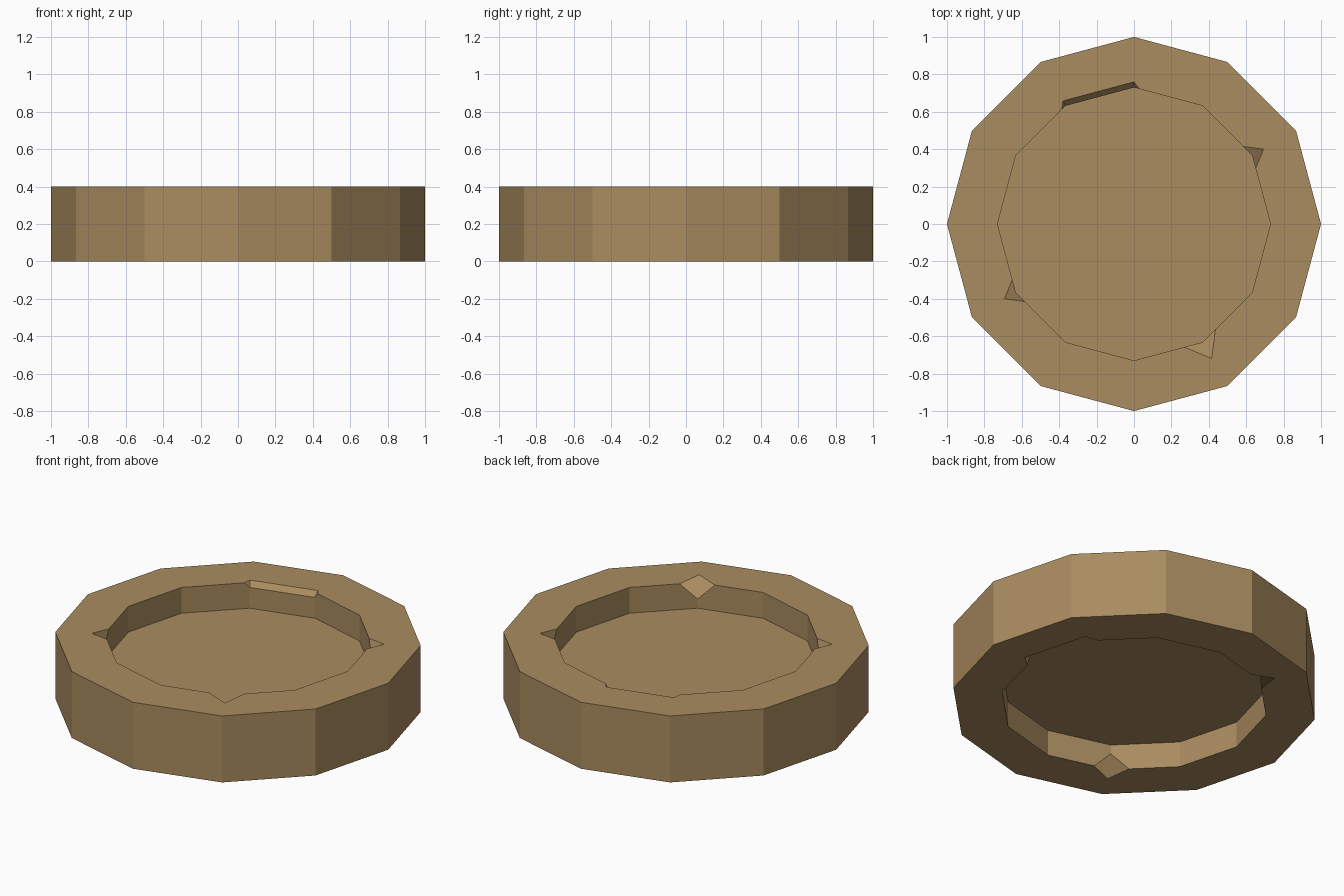
import bpy, bmesh, math
from mathutils import Vector

if "Cube" in bpy.data.objects:
    bpy.data.objects.remove(bpy.data.objects["Cube"])

SIDES, R_OUT, R_IN = 12, 1.0, 0.73
HEIGHT, DEPTH = 0.4, 0.155

# chipped rim corners {corner number: chip size}, and the one chipped rim edge per side
TOP_CHIPS = {1: 0.07, 3: 0.03, 4: 0.03, 7: 0.07, 10: 0.10}
TOP_EDGE = 3                       # chipped edge between corners 3 and 4
LOW_CHIPS = {0: 0.05, 1: 0.05, 4: 0.085, 8: 0.10}
LOW_EDGE = 0                       # chipped edge between corners 0 and 1


def ring_point(i, r, z):
    a = math.tau * i / SIDES
    return Vector((r * math.cos(a), r * math.sin(a), z))


bm = bmesh.new()


def face(*verts):
    """Add a face, skipping repeated corners."""
    unique = list(dict.fromkeys(verts))
    if len(unique) > 2:
        bm.faces.new(unique)


def build_side(z, inward, chips, edge):
    """One flat rim with its recess; returns the outer loop of vertices."""
    outer = [bm.verts.new(ring_point(i, R_OUT, z)) for i in range(SIDES)]
    floor = [bm.verts.new(ring_point(i, R_IN, z + inward * DEPTH)) for i in range(SIDES)]
    pre, tip, post, low = [], [], [], []
    for i in range(SIDES):
        c = ring_point(i, R_IN, z)
        size = chips.get(i)
        if size is None:
            v = bm.verts.new(c)
            for group in (pre, tip, post, low):
                group.append(v)
            continue
        to_prev = (ring_point(i - 1, R_IN, z) - c).normalized()
        to_next = (ring_point(i + 1, R_IN, z) - c).normalized()
        low.append(bm.verts.new(c + Vector((0, 0, inward * size))))
        tip.append(bm.verts.new(ring_point(i, R_IN + size, z)))
        pre.append(low[i] if i == edge + 1 else bm.verts.new(c + to_prev * size))
        post.append(low[i] if i == edge else bm.verts.new(c + to_next * size))
    for i in range(SIDES):
        j = (i + 1) % SIDES
        # rim, recess wall and chipped corner
        if i == edge:
            face(outer[i], outer[j], tip[j], tip[i])
            face(tip[i], tip[j], low[j], low[i])
        else:
            face(outer[i], outer[j], tip[j], pre[j], post[i], tip[i])
        face(post[i], pre[j], low[j], floor[j], floor[i], low[i])
        face(pre[i], tip[i], post[i], low[i])
    face(*floor)
    return outer


top = build_side(HEIGHT, -1, TOP_CHIPS, TOP_EDGE)
bottom = build_side(0.0, 1, LOW_CHIPS, LOW_EDGE)

# outer wall
for i in range(SIDES):
    j = (i + 1) % SIDES
    face(bottom[i], bottom[j], top[j], top[i])

bmesh.ops.recalc_face_normals(bm, faces=bm.faces[:])
mesh = bpy.data.meshes.new("chipped_disc")
bm.to_mesh(mesh)
bm.free()

tan = bpy.data.materials.new("tan")
tan.diffuse_color = (0.40, 0.262, 0.115, 1)
tan.use_nodes = True
tan.node_tree.nodes["Principled BSDF"].inputs["Base Color"].default_value = tan.diffuse_color
mesh.materials.append(tan)
disc = bpy.data.objects.new("chipped_disc", mesh)
bpy.context.collection.objects.link(disc)
